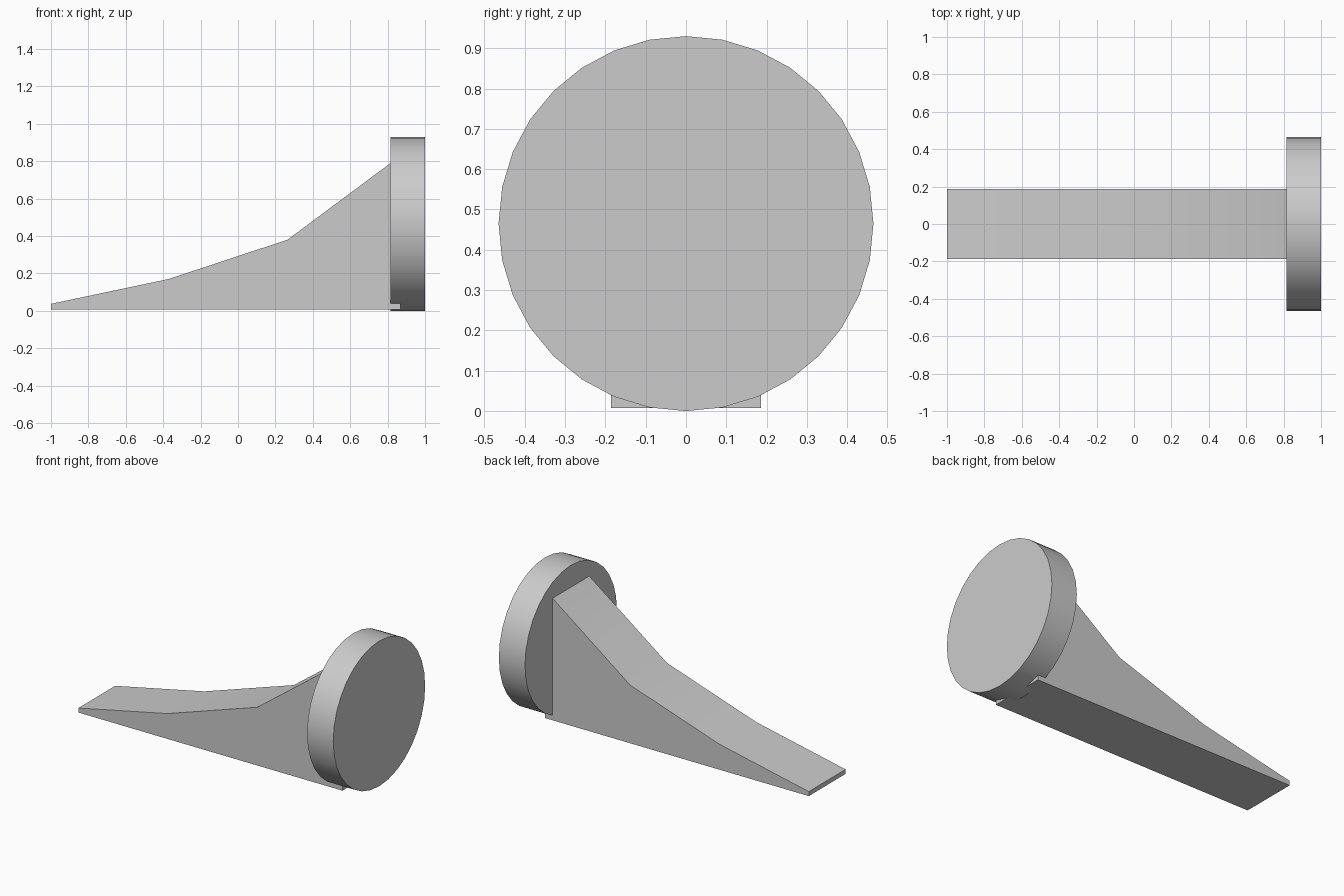
import bpy
import bmesh
import math
from mathutils import Matrix, Vector

cube = bpy.data.objects.get("Cube")
if cube:
    bpy.data.objects.remove(cube, do_unlink=True)

# Single flat colour
grey = bpy.data.materials.new("light grey")
grey.use_nodes = True
colour = (0.6, 0.6, 0.6, 1)
grey.diffuse_color = colour
grey.node_tree.nodes["Principled BSDF"].inputs["Base Color"].default_value = colour


def add_part(name, bm):
    bmesh.ops.recalc_face_normals(bm, faces=bm.faces)
    mesh = bpy.data.meshes.new(name)
    bm.to_mesh(mesh)
    bm.free()
    mesh.materials.append(grey)
    obj = bpy.data.objects.new(name, mesh)
    bpy.context.collection.objects.link(obj)
    bpy.ops.object.select_all(action="DESELECT")
    obj.select_set(True)
    bpy.context.view_layer.objects.active = obj
    bpy.ops.object.shade_smooth_by_angle(angle=math.radians(30))
    return obj


# Upright disc at the tall end
radius, thickness = 0.465, 0.185
bm = bmesh.new()
bmesh.ops.create_cone(
    bm, cap_ends=True, segments=32, radius1=radius, radius2=radius, depth=thickness,
    matrix=Matrix.Translation((1 - thickness / 2, 0, radius)) @ Matrix.Rotation(math.pi / 2, 4, "Y"))
add_part("end_disc", bm)

# Wedge with a curved top, running into the disc
half_width, base = 0.186, 0.008
profile = [(-1, base), (0.87, base), (0.87, 0.83), (0.265, 0.38), (-0.37, 0.17), (-1, 0.037)]
bm = bmesh.new()
side = bm.faces.new([bm.verts.new((x, -half_width, z)) for x, z in profile])
extruded = bmesh.ops.extrude_face_region(bm, geom=[side], use_keep_orig=True)["geom"]
bmesh.ops.translate(bm, verts=[v for v in extruded if isinstance(v, bmesh.types.BMVert)],
                    vec=Vector((0, 2 * half_width, 0)))
add_part("ramp", bm)
